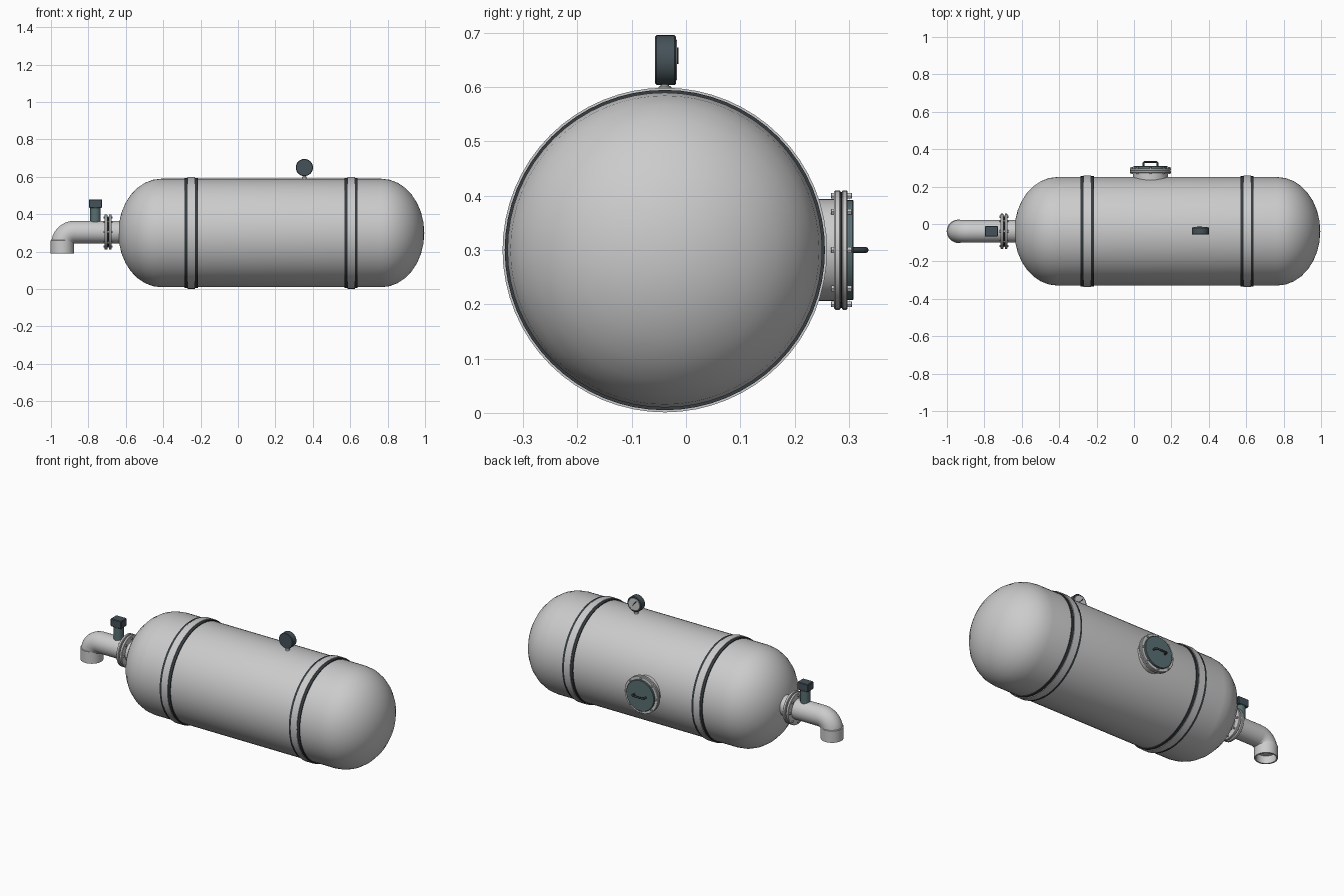
import bpy, bmesh
from math import sin, cos, pi, radians
from mathutils import Vector, Matrix

if "Cube" in bpy.data.objects:
    bpy.data.objects.remove(bpy.data.objects["Cube"])

Y0, Z0 = -0.039, 0.3   # tank axis
X0 = 0.178             # tank centre along x


def material(name, rgb):
    m = bpy.data.materials.new(name)
    m.diffuse_color = (*rgb, 1)
    m.use_nodes = True
    m.node_tree.nodes["Principled BSDF"].inputs["Base Color"].default_value = m.diffuse_color
    return m


DARK = material("dark_rubber", (0.035, 0.045, 0.05))
TEAL = material("dark_teal_paint", (0.10, 0.16, 0.17))
SLATE = material("slate_paint", (0.06, 0.085, 0.1))


def finish(name, bm, mat=None):
    bmesh.ops.remove_doubles(bm, verts=bm.verts, dist=1e-5)
    bmesh.ops.recalc_face_normals(bm, faces=bm.faces)
    me = bpy.data.meshes.new(name)
    bm.to_mesh(me)
    bm.free()
    ob = bpy.data.objects.new(name, me)
    bpy.context.collection.objects.link(ob)
    if mat:
        me.materials.append(mat)
    bpy.ops.object.select_all(action='DESELECT')
    ob.select_set(True)
    bpy.context.view_layer.objects.active = ob
    bpy.ops.object.shade_smooth_by_angle(angle=radians(32))
    return ob


def lathe(name, origin, axis, profile, n=32, mat=None, closed=False):
    """Spin (radius, distance) points round an axis through origin."""
    bm = bmesh.new()
    rot = Vector(axis).to_track_quat('Z', 'Y')
    pts = profile + profile[:1] if closed else profile
    rings = [[bm.verts.new(Vector(origin) + rot @ Vector(
        (r * cos(2 * pi * i / n), r * sin(2 * pi * i / n), t)))
        for i in range(n)] for r, t in pts]
    for a, b in zip(rings, rings[1:]):
        for i in range(n):
            j = (i + 1) % n
            bm.faces.new((a[i], a[j], b[j], b[i]))
    bmesh.ops.dissolve_degenerate(bm, dist=1e-6, edges=bm.edges)
    return finish(name, bm, mat)


def disc(name, origin, axis, r, t0, t1, n=32, mat=None, bevel=0.002):
    b = min(bevel, (t1 - t0) / 3)
    return lathe(name, origin, axis,
                 [(0, t0), (r - b, t0), (r, t0 + b), (r, t1 - b), (r - b, t1), (0, t1)], n, mat)


def ring(name, origin, axis, r_in, r_out, t0, t1, n=32, mat=None):
    return lathe(name, origin, axis,
                 [(r_in, t0), (r_out, t0), (r_out, t1), (r_in, t1)], n, mat, True)


def box(name, centre, size, mat=None, bevel=0.003):
    bm = bmesh.new()
    bmesh.ops.create_cube(bm, size=1, matrix=Matrix.Translation(centre) @ Matrix.Diagonal((*size, 1)))
    bmesh.ops.bevel(bm, geom=bm.edges[:], offset=bevel, segments=1, affect='EDGES')
    return finish(name, bm, mat)


# Tank with elliptical ends
N, HALF, DOME, R = 8, 0.588, 0.23, 0.29
arc = [(R * sin(pi / 2 * i / N), HALF + DOME * cos(pi / 2 * i / N)) for i in range(N + 1)]
lathe("tank_body", (X0, Y0, Z0), (1, 0, 0), arc + [(r, -t) for r, t in reversed(arc)], 64)

# Steel straps, each over two rubber strips
for side, x in (("left", -0.25), ("right", 0.605)):
    c = (x, Y0, Z0)
    ring(f"{side}_strap", c, (1, 0, 0), 0.285, 0.299, -0.02, 0.02, 64)
    for k, s in enumerate((-1, 1)):
        ring(f"{side}_strap_rubber_{k}", (x + s * 0.0275, Y0, Z0), (1, 0, 0),
             0.285, 0.295, -0.0075, 0.0075, 64, DARK)

# Outlet pipe: neck, straight run, elbow and open collar
PZ, PR, EX, BEND = 0.305, 0.06, -0.875, 0.064
lathe("outlet_neck", (-0.60, Y0, PZ), (-1, 0, 0), [(PR, 0), (PR, 0.09)])
bm = bmesh.new()
path = [(-0.69, PZ, 0)] + [(EX - BEND * sin(a), PZ - BEND + BEND * cos(a), a)
                           for a in (pi / 2 * i / 8 for i in range(9))] + [(EX - BEND, 0.235, pi / 2)]
rows = []
for x, z, a in path:
    side = Vector((-sin(a), 0, cos(a)))
    rows.append([bm.verts.new(Vector((x, Y0, z)) + side * PR * cos(2 * pi * i / 32)
                              + Vector((0, PR * sin(2 * pi * i / 32), 0))) for i in range(32)])
for a, b in zip(rows, rows[1:]):
    for i in range(32):
        bm.faces.new((a[i], a[(i + 1) % 32], b[(i + 1) % 32], b[i]))
finish("outlet_elbow", bm)
lathe("outlet_collar", (EX - BEND, Y0, 0.19), (0, 0, 1),
      [(0, 0.045), (0.054, 0.045), (0.054, 0), (0.0625, 0), (0.0625, 0.07), (0.058, 0.073)])

# Bolted pipe flange
F = (-0.695, Y0, PZ)
disc("pipe_flange_outer", F, (1, 0, 0), 0.094, -0.018, -0.004)
disc("pipe_flange_inner", F, (1, 0, 0), 0.094, 0.004, 0.018)
disc("pipe_flange_gasket", F, (1, 0, 0), 0.08, -0.004, 0.004, mat=DARK)


def bolts(name, centre, axis, radius, r, t0, t1, count=8):
    rot = Vector(axis).to_track_quat('Z', 'Y')
    for i in range(count):
        a = 2 * pi * i / count
        p = Vector(centre) + rot @ Vector((radius * cos(a), radius * sin(a), 0))
        disc(f"{name}_{i}", p, axis, r, t0, t1, 6, bevel=0.001)


bolts("pipe_flange_bolt", F, (1, 0, 0), 0.078, 0.006, -0.025, 0.025)

# Valve on the outlet pipe
disc("valve_stem", (-0.762, Y0, 0), (0, 0, 1), 0.028, 0.35, 0.436, 24, TEAL)
box("valve_head", (-0.762, Y0, 0.457), (0.07, 0.056, 0.046), SLATE)

# Pressure gauge, dial facing the back
G = (0.355, Y0, 0.65)
disc("gauge_base", (0.355, Y0, 0), (0, 0, 1), 0.012, 0.585, 0.602, 12)
disc("gauge_stem", (0.355, Y0, 0), (0, 0, 1), 0.008, 0.6, 0.615, 12)
lathe("gauge_case", G, (0, 1, 0), [(0, -0.018), (0.043, -0.018), (0.046, -0.015), (0.046, 0.018),
                                   (0.043, 0.021), (0.038, 0.021), (0.038, 0.016), (0, 0.016)], 32, SLATE)
disc("gauge_dial", G, (0, 1, 0), 0.038, 0.014, 0.0225)
needle = box("gauge_needle", (0, 0, 0.008), (0.005, 0.003, 0.036), DARK, 0.0005)
needle.location = (0.355, Y0 + 0.024, 0.652)
needle.rotation_euler = (0, radians(-40), 0)

# Manhole on the back: neck, flanges, lid, bolts, handle
M = (0.088, 0, Z0)
ring("manhole_neck", M, (0, 1, 0), 0.08, 0.094, 0.2, 0.275, 40)
disc("manhole_flange", M, (0, 1, 0), 0.11, 0.273, 0.285, 40)
disc("manhole_gasket", M, (0, 1, 0), 0.107, 0.284, 0.288, 40, DARK)
disc("manhole_cover_flange", M, (0, 1, 0), 0.11, 0.287, 0.298, 40)
disc("manhole_lid", M, (0, 1, 0), 0.092, 0.296, 0.309, 40, TEAL)
bolts("manhole_bolt", M, (0, 1, 0), 0.1, 0.006, 0.267, 0.306)
cu = bpy.data.curves.new("handle_path", 'CURVE')
cu.dimensions = '3D'
cu.bevel_depth, cu.bevel_resolution, cu.use_fill_caps = 0.0055, 2, True
sp = cu.splines.new('POLY')
pts = [(-0.038, 0.305), (-0.038, 0.325), (-0.032, 0.3315), (0.032, 0.3315), (0.038, 0.325), (0.038, 0.305)]
sp.points.add(len(pts) - 1)
for p, (x, y) in zip(sp.points, pts):
    p.co = (M[0] + x, y, Z0, 1)
cu.materials.append(DARK)
bpy.context.collection.objects.link(bpy.data.objects.new("manhole_handle", cu))
